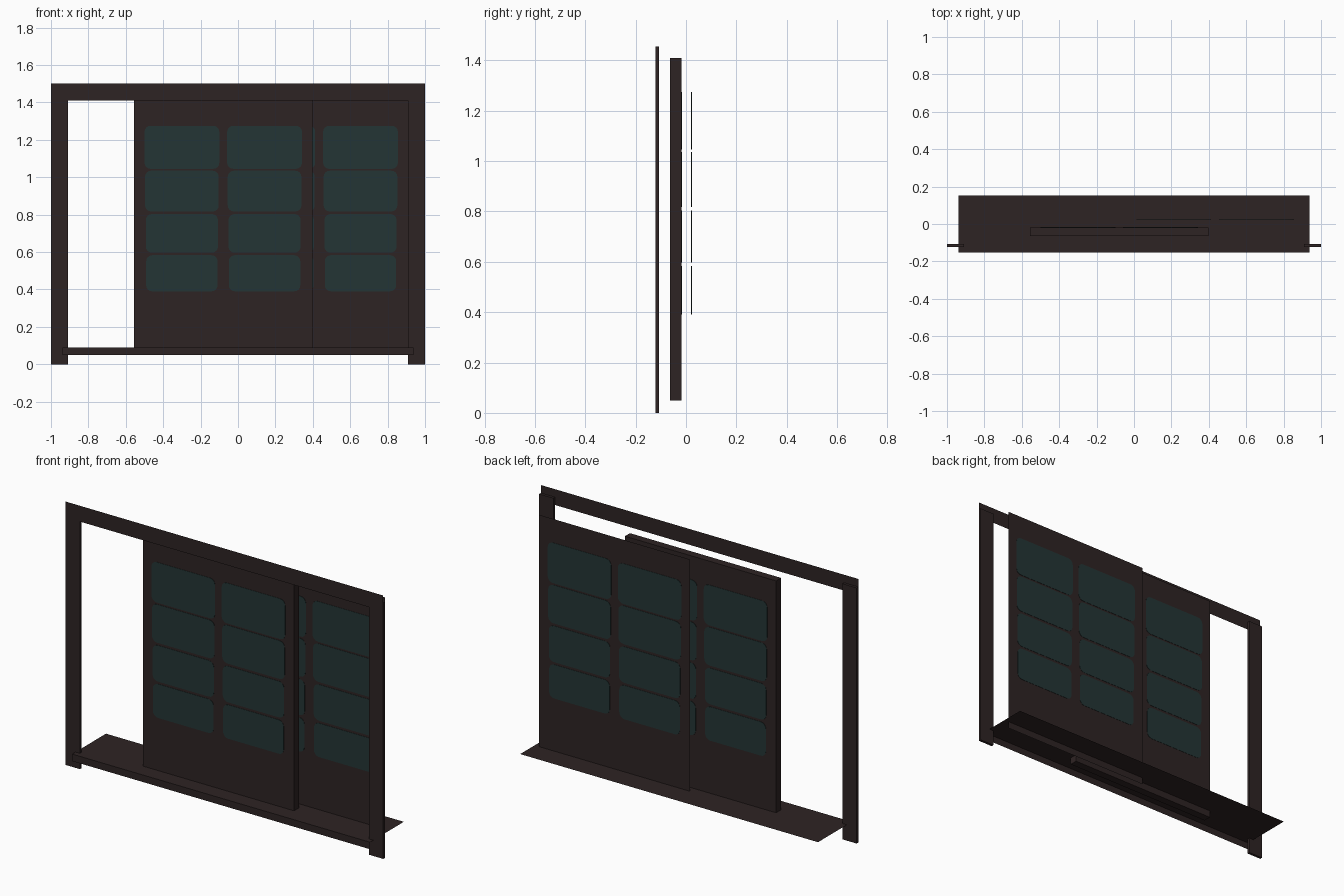
import bpy
import bmesh
from math import cos, sin, pi

cube = bpy.data.objects.get("Cube")
if cube:
    bpy.data.objects.remove(cube, do_unlink=True)


def make_material(name, rgb):
    mat = bpy.data.materials.new(name)
    mat.use_nodes = True
    colour = (*rgb, 1)
    mat.diffuse_color = colour
    bsdf = mat.node_tree.nodes["Principled BSDF"]
    bsdf.inputs["Base Color"].default_value = colour
    bsdf.inputs["Roughness"].default_value = 0.9
    return mat


WOOD = make_material("dark brown wood", (0.027, 0.017, 0.017))
PAPER = make_material("dark teal pane", (0.017, 0.036, 0.036))


def finish(name, bm, mat):
    bmesh.ops.recalc_face_normals(bm, faces=bm.faces)
    mesh = bpy.data.meshes.new(name)
    bm.to_mesh(mesh)
    bm.free()
    mesh.materials.append(mat)
    obj = bpy.data.objects.new(name, mesh)
    bpy.context.collection.objects.link(obj)
    return obj


def box(name, x, y, z):
    """Solid box from (low, high) pairs."""
    bm = bmesh.new()
    bmesh.ops.create_cube(bm, size=1)
    for v in bm.verts:
        for i, (lo, hi) in enumerate((x, y, z)):
            v.co[i] = lo if v.co[i] < 0 else hi
    return finish(name, bm, WOOD)


def upright_sheet(name, x, y, z):
    """Single flat face that looks to the front."""
    bm = bmesh.new()
    corners = [(x[0], z[0]), (x[1], z[0]), (x[1], z[1]), (x[0], z[1])]
    bm.faces.new([bm.verts.new((cx, y, cz)) for cx, cz in corners])
    return finish(name, bm, WOOD)


def add_pane(bm, x, z, y, r=0.032, thick=0.003, steps=4):
    """Thin rounded plate centred on depth y."""
    ring = []
    centres = [(x[1] - r, z[1] - r), (x[0] + r, z[1] - r),
               (x[0] + r, z[0] + r), (x[1] - r, z[0] + r)]
    for q, (cx, cz) in enumerate(centres):
        for s in range(steps + 1):
            a = (q + s / steps) * pi / 2
            ring.append(bm.verts.new((cx + r * cos(a), y - thick / 2, cz + r * sin(a))))
    face = bm.faces.new(ring)
    extruded = bmesh.ops.extrude_face_region(bm, geom=[face], use_keep_orig=True)
    moved = [g for g in extruded["geom"] if isinstance(g, bmesh.types.BMVert)]
    bmesh.ops.translate(bm, verts=moved, vec=(0, thick, 0))


# Pane grid relative to the left edge of a door: two columns, four rows
COLUMNS = [(0.055, 0.455), (0.497, 0.897)]
ROWS = [(1.045, 1.275, 0), (0.817, 1.035, 0.003),
        (0.597, 0.803, 0.007), (0.39, 0.583, 0.009)]


def panes(name, door_x, depths):
    bm = bmesh.new()
    for y in depths:
        for lo, hi in COLUMNS:
            for bottom, top, inset in ROWS:
                add_pane(bm, (door_x + lo + inset, door_x + hi - inset), (bottom, top), y)
    return finish(name, bm, PAPER)


# Door frame: two posts and a flat lintel across their front
FRAME_Y = (-0.122, -0.107)
for side, x in (("right", (-1, -0.91)), ("left", (0.91, 1))):
    box(side + "_post", x, FRAME_Y, (0, 1.455))
upright_sheet("lintel", (-1, 1), FRAME_Y[0] - 0.001, (1.41, 1.5))

# Floor sheet with a skirt folded down along its front edge
bm = bmesh.new()
profile = [(-0.152, 0.05), (-0.152, 0.09), (0.152, 0.09)]
rails = [[bm.verts.new((x, y, z)) for y, z in profile] for x in (-0.938, 0.938)]
for i in range(2):
    bm.faces.new([rails[0][i], rails[1][i], rails[1][i + 1], rails[0][i + 1]])
floor = finish("floor_track", bm, WOOD)
if floor.data.polygons[1].normal.z < 0:
    floor.data.flip_normals()

# Front sliding door, a solid slab with panes on both sides
DOOR_Z = (0.05, 1.41)
DOOR_Y = (-0.063, -0.018)
box("front_door", (-0.555, 0.397), DOOR_Y, DOOR_Z)
panes("front_door_panes", -0.555, DOOR_Y)

# Rear sliding door, a thin sheet with panes showing on both sides
upright_sheet("rear_door", (-0.042, 0.91), 0.022, DOOR_Z)
panes("rear_door_panes", -0.042, [0.022])
